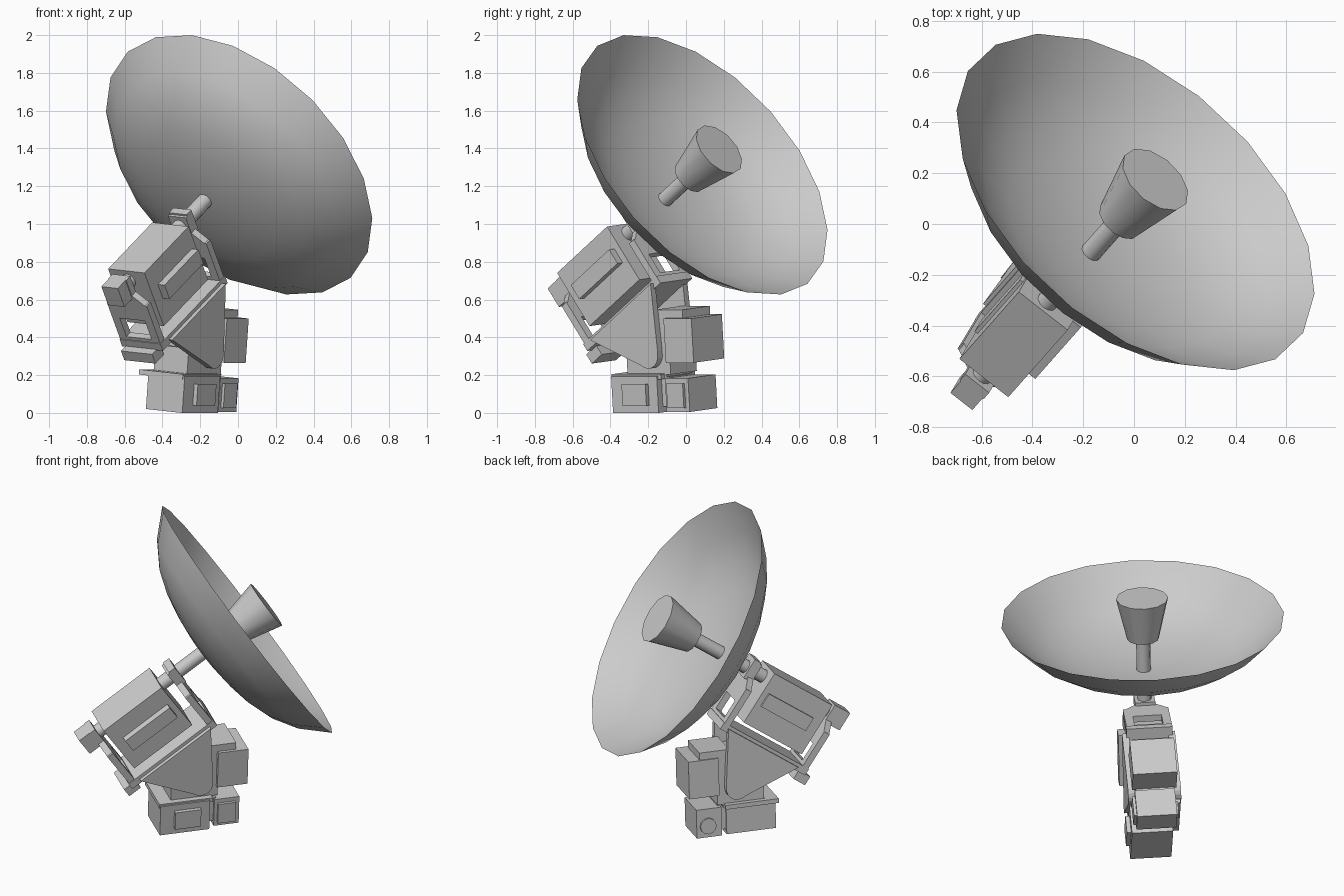
import bpy, bmesh
from math import radians, cos, sin, pi, sqrt
from mathutils import Matrix

if "Cube" in bpy.data.objects:
    bpy.data.objects.remove(bpy.data.objects["Cube"])

# Base frame: x forward, y left, z up (yawed and slightly rolled); head frame is pitched up
BASE = Matrix.Rotation(radians(52), 4, 'Z') @ Matrix.Rotation(radians(5), 4, 'X')
HEAD = BASE @ Matrix.Rotation(radians(-35), 4, 'Y')
S0 = 0.163      # symmetry plane of the dish
AX = 1.027      # height of the dish axis in the head frame


def finish(name, bm, frame, smooth=False):
    bmesh.ops.recalc_face_normals(bm, faces=bm.faces)
    bm.transform(frame)
    me = bpy.data.meshes.new(name)
    bm.to_mesh(me)
    bm.free()
    if smooth:
        me.shade_smooth()
        me.set_sharp_from_angle(angle=radians(40))
    ob = bpy.data.objects.new(name, me)
    bpy.context.collection.objects.link(ob)
    return ob


def boxes(name, frame, *ranges):
    """Object made of boxes given as x0, x1, y0, y1, z0, z1."""
    bm = bmesh.new()
    for x0, x1, y0, y1, z0, z1 in ranges:
        m = Matrix.Translation(((x0 + x1) / 2, (y0 + y1) / 2, (z0 + z1) / 2))
        bmesh.ops.create_cube(bm, size=1, matrix=m @ Matrix.Diagonal((x1 - x0, y1 - y0, z1 - z0, 1)))
    return finish(name, bm, frame)


def prism(name, frame, pts, step):
    """Closed solid between an outline of 3D points and its copy moved by step."""
    bm = bmesh.new()
    p = [bm.verts.new(c) for c in pts]
    q = [bm.verts.new([c[i] + step[i] for i in range(3)]) for c in pts]
    bm.faces.new(p)
    bm.faces.new(q[::-1])
    for i in range(len(p)):
        j = (i + 1) % len(p)
        bm.faces.new((p[i], p[j], q[j], q[i]))
    return finish(name, bm, frame)


def lathe(name, profile, n):
    """Spin (position, radius) pairs round the dish axis."""
    bm = bmesh.new()
    rings = []
    for a, r in profile:
        if r < 1e-5:
            rings.append([bm.verts.new((a, S0, AX))])
        else:
            rings.append([bm.verts.new((a, S0 + r * cos(2 * pi * i / n), AX + r * sin(2 * pi * i / n)))
                          for i in range(n)])
    for p, q in zip(rings, rings[1:]):
        for i in range(n):
            j = (i + 1) % n
            quad = [p[i % len(p)], p[j % len(p)], q[j % len(q)], q[i % len(q)]]
            bm.faces.new(list(dict.fromkeys(quad)))
    return finish(name, bm, HEAD, True)


# Dish: shallow bowl, fuller towards the rim, with a thin shell closing at the rim
R, RIM, DEPTH = 0.841, 0.807, 0.335
sph = (R * R + DEPTH * DEPTH) / (2 * DEPTH)
curve = []
for k in range(7):
    r = R * k / 6
    bulge = 0.036 * sin(pi * (k / 6) ** 2.2)
    curve.append((RIM - DEPTH + sph - sqrt(sph * sph - r * r) - bulge, r))
inner = [(a + 0.01, r) for a, r in curve[:-1]]
lathe("dish", curve + inner[::-1], 20)

# Feed: stem and flared horn inside the dish
lathe("feed_stem", [(0.475, 0), (0.475, 0.042), (0.72, 0.042), (0.72, 0)], 12)
lathe("feed_horn", [(0.69, 0), (0.69, 0.095), (0.951, 0.155), (0.951, 0)], 12)

# Shaft that carries the dish through the head
lathe("dish_shaft", [(-0.37, 0), (-0.37, 0.042), (0.48, 0.042), (0.48, 0)], 12)

# Head housing with a raised bar on each side
boxes("head_housing", HEAD, (-0.265, 0.165, 0.035, 0.28, 0.745, 1.09))
boxes("housing_bars", HEAD,
      (-0.2, 0.13, -0.01, 0.04, 0.88, 0.97),
      (-0.2, 0.13, 0.275, 0.295, 0.88, 0.97))

# Cradle: floor plus open front and rear frames
boxes("cradle_floor", HEAD, (-0.35, 0.28, 0.02, 0.295, 0.645, 0.69))
for name, a0, a1 in (("front_frame", 0.235, 0.275), ("rear_frame", -0.345, -0.305)):
    boxes(name, HEAD,
          (a0, a1, 0.025, 0.075, 0.68, 0.93), (a0, a1, 0.245, 0.295, 0.68, 0.93),
          (a0, a1, 0.075, 0.245, 0.68, 0.71), (a0, a1, 0.075, 0.245, 0.83, 0.93))
    prism(name + "_clamp", HEAD,
          [(a0, S0 + s, b) for s, b in ((-0.125, 0.93), (0.125, 0.93), (0.06, 0.99),
                                        (0.06, 1.09), (-0.06, 1.09), (-0.06, 0.99))], (a1 - a0, 0, 0))
boxes("front_clamp_block", HEAD, (0.25, 0.295, S0 - 0.06, S0 + 0.06, 0.97, 1.1))
boxes("rear_lower_bar", HEAD, (-0.395, -0.31, 0.06, 0.27, 0.59, 0.65))
boxes("rear_shaft_block", HEAD, (-0.42, -0.335, S0 - 0.055, S0 + 0.055, 0.97, 1.09))

# Tapered side arms with a rounded pivot end, one each side of the column
outline = [(-0.614, 0.388), (-0.188, 0.687), (-0.165, 0.33)]
for k in range(1, 8):
    t = radians(10 - 20 * k)
    outline.append((-0.235 + 0.07 * cos(t), 0.305 + 0.07 * sin(t)))
for name, s in (("right_arm", -0.005), ("left_arm", 0.27)):
    prism(name, BASE, [(f, s, u) for f, u in outline], (0, 0.04, 0))

# Pivot column between the arms and its drive motor
boxes("pivot_column", BASE, (-0.41, -0.15, 0.04, 0.265, 0.19, 0.34), (-0.36, -0.19, 0.065, 0.265, 0.33, 0.52))
boxes("tilt_motor", BASE, (-0.13, 0.057, 0.016, 0.28, 0.265, 0.5))
boxes("tilt_motor_mount", BASE, (-0.21, -0.12, 0.04, 0.265, 0.2, 0.5))
boxes("tilt_motor_cap", BASE, (-0.2, -0.015, 0.035, 0.272, 0.49, 0.545))

# Base: main block, flange, front gearbox and side panels
boxes("base_block", BASE, (-0.486, -0.18, -0.005, 0.24, 0, 0.195))
boxes("base_flange", BASE, (-0.49, -0.16, 0.005, 0.3, 0.178, 0.205))
boxes("gearbox", BASE, (-0.145, 0.01, 0.02, 0.258, 0.003, 0.182))
boxes("gearbox_link", BASE, (-0.2, -0.13, 0.035, 0.23, 0.03, 0.19))
boxes("base_panels", BASE, (-0.4, -0.24, -0.03, 0, 0.04, 0.155), (-0.125, -0.015, 0.003, 0.025, 0.025, 0.155))

# Round cover on the left of the gearbox
prism("gearbox_cover", BASE,
      [(-0.06 + 0.05 * cos(2 * pi * i / 12), 0.25, 0.075 + 0.05 * sin(2 * pi * i / 12)) for i in range(12)],
      (0, 0.02, 0))
